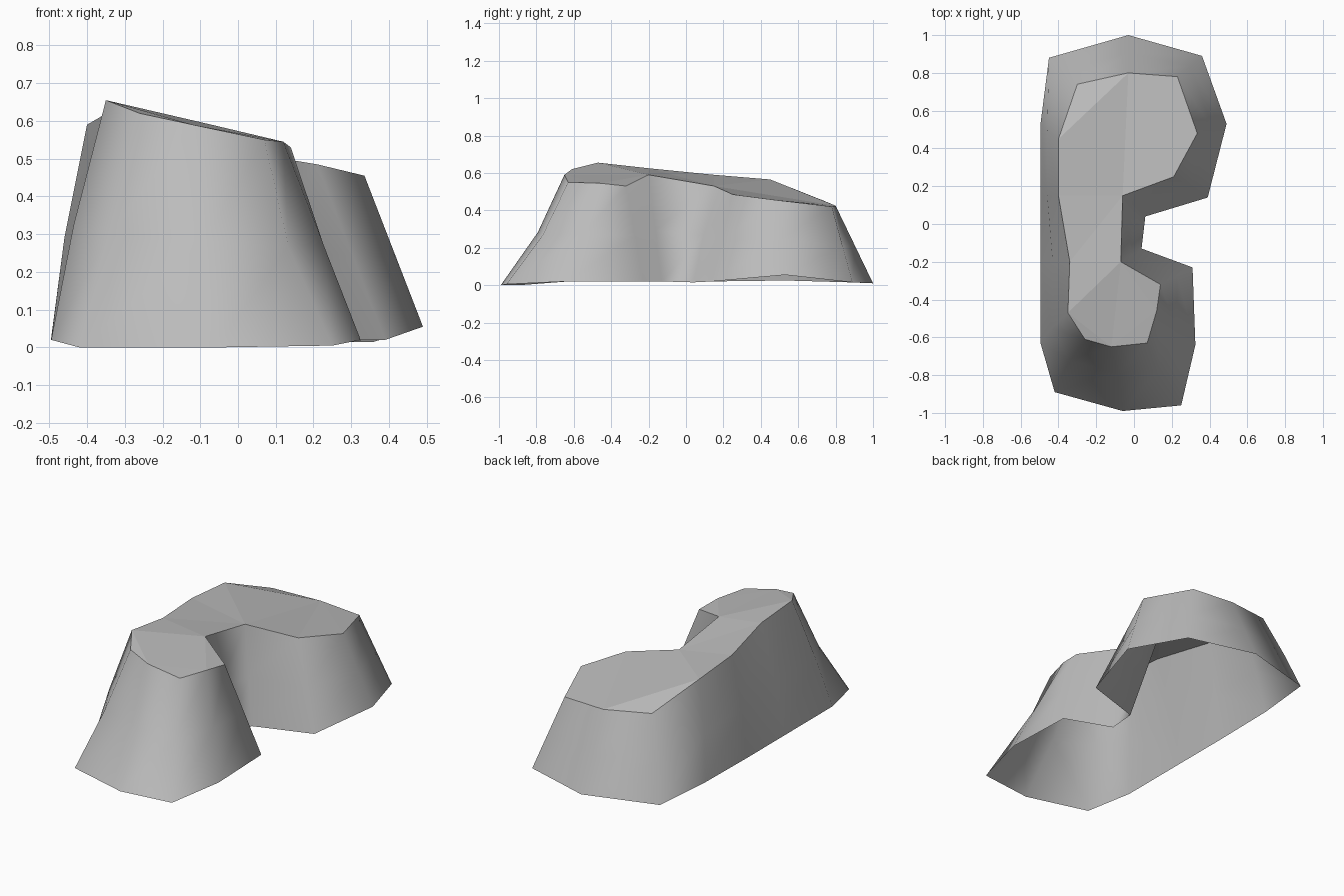
import bpy
import bmesh
from mathutils import Vector

default_cube = bpy.data.objects.get("Cube")
if default_cube:
    bpy.data.objects.remove(default_cube, do_unlink=True)


def make_material(name, colour):
    material = bpy.data.materials.new(name)
    material.use_nodes = True
    material.diffuse_color = colour
    material.node_tree.nodes["Principled BSDF"].inputs["Base Color"].default_value = colour
    return material


# Matching foot and rim outlines, clockwise from the middle of the back
foot_outline = [
    (-.03, 1, .01), (.36, .89, .015), (.49, .53, .055), (.39, .14, .02),
    (.06, .04, .015), (.04, -.13, .02), (.31, -.23, .02), (.325, -.64, .02),
    (.25, -.96, .005), (-.06, -.99, 0), (-.42, -.89, 0), (-.495, -.63, .02),
    (-.495, -.2, .02), (-.495, .15, .02), (-.495, .53, .025), (-.45, .88, .015),
]
rim_outline = [
    (-.03, .8, .425), (.23, .78, .42), (.335, .48, .455), (.21, .25, .485),
    (-.06, .15, .53), (-.07, -.2, .59), (.14, -.32, .53), (.12, -.46, .545),
    (.07, -.63, .55), (-.12, -.65, .59), (-.26, -.61, .62), (-.35, -.47, .655),
    (-.34, -.2, .625), (-.4, .15, .59), (-.4, .45, .565), (-.3, .74, .45),
]


def waist_point(foot, rim):
    """Halfway up the wall; the front end is hollowed a little."""
    point = Vector(foot).lerp(Vector(rim), 0.48)
    if foot[1] < -0.8:
        point.y += 0.035
        point.x -= 0.03 if foot[0] > 0 else 0
    elif foot[0] < -0.4:
        point.x -= 0.01
    return point


def build_rock(name, material):
    bm = bmesh.new()
    waist_outline = [waist_point(f, r) for f, r in zip(foot_outline, rim_outline)]
    rings = [[bm.verts.new(p) for p in outline]
             for outline in (foot_outline, waist_outline, rim_outline)]

    # Smooth sloping walls, open underneath
    count = len(foot_outline)
    for lower, upper in zip(rings, rings[1:]):
        for i in range(count):
            j = (i + 1) % count
            wall = bm.faces.new((lower[j], lower[i], upper[i], upper[j]))
            wall.smooth = True

    # Flat tilted top with a crisp rim
    top = bm.faces.new(list(reversed(rings[-1])))
    for edge in top.edges:
        edge.smooth = False
    bmesh.ops.triangulate(bm, faces=[top])

    mesh = bpy.data.meshes.new(name)
    bm.to_mesh(mesh)
    bm.free()
    mesh.materials.append(material)
    rock = bpy.data.objects.new(name, mesh)
    bpy.context.collection.objects.link(rock)
    return rock


build_rock("notched_rock", make_material("stone_grey", (0.5, 0.5, 0.5, 1)))
